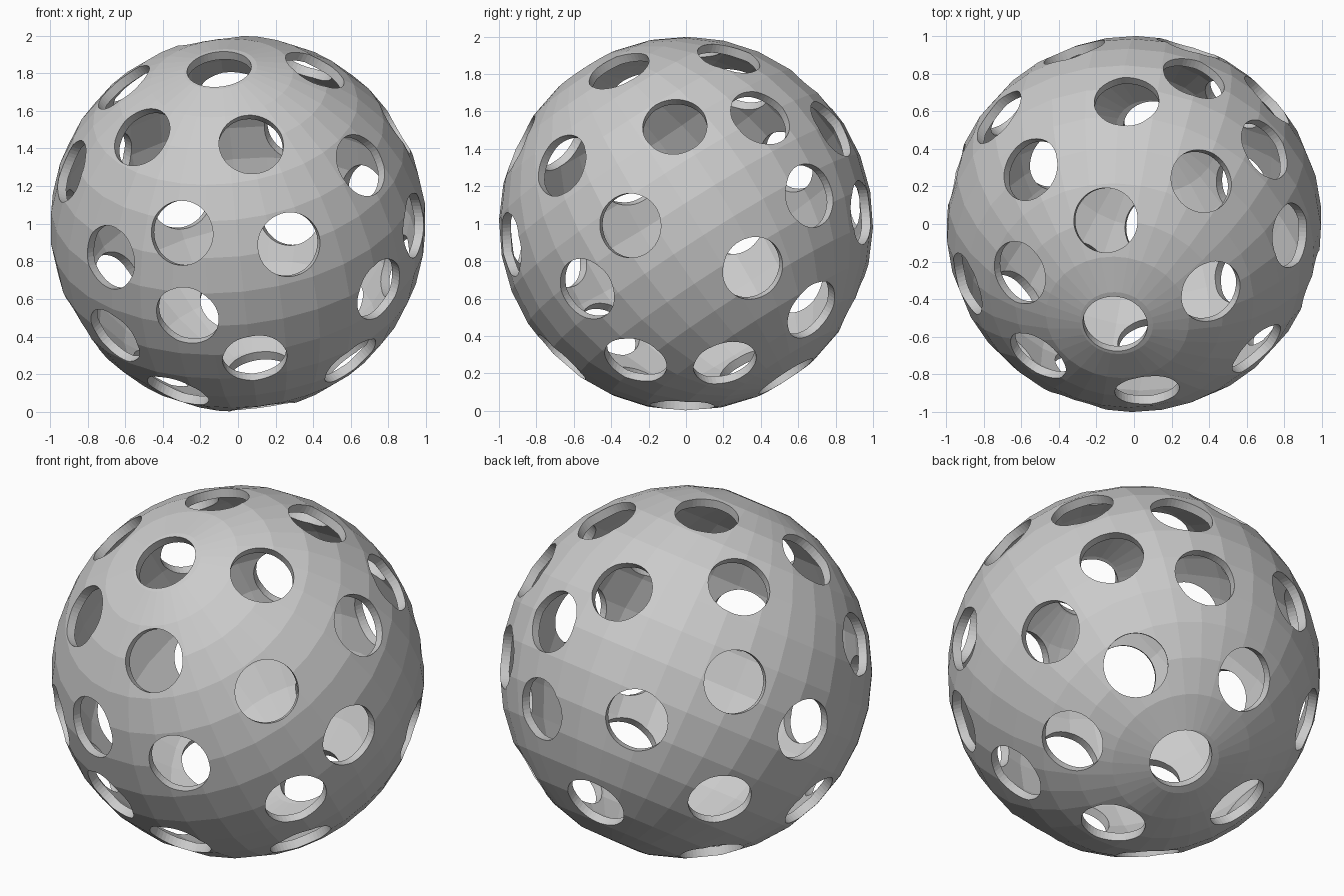
import bpy, bmesh
from mathutils import Vector, Matrix

if "Cube" in bpy.data.objects:
    bpy.data.objects.remove(bpy.data.objects["Cube"])

THICK, HOLE_R = 0.05, 0.172
CENTRE = Matrix.Translation((0, 0, 1))
AXIS = Vector((-0.095, -0.537, 0.838)).normalized()   # pole of the tilted ball

# directions of the holes, upper half to lower half
HOLES = [
    (-.10, -.53, .82), (-.15, .02, .97), (.41, -.36, .82), (.07, -.88, .42),
    (-.51, -.70, .46), (-.61, -.26, .73), (.36, .23, .89), (-.04, .66, .74),
    (.32, .78, .51), (-.72, .57, .35), (-.55, .29, .76), (.70, .40, .57),
    (.83, -.06, .52), (.65, -.66, .31), (-.89, -.32, .28), (-.32, .92, .15),
    (.71, .66, .15), (-.30, -.94, -.05), (.27, -.93, -.11), (.94, -.30, -.01),
    (-.68, -.69, -.18), (.75, -.53, -.35), (-.27, -.81, -.49), (-.66, -.43, -.60),
    (.09, -.67, -.72), (.60, -.27, -.73), (-.32, -.27, -.89), (.29, .94, .06),
    (.89, .36, -.24), (.55, .67, -.46), (.61, .21, -.75), (.12, .53, -.81),
    (.13, -.02, -.98), (-.95, .26, .01), (-.67, .64, -.33), (-.03, .89, -.43),
    (-.83, .03, -.53), (-.42, .36, -.81),
]


def turn(d):
    return Vector(d).to_track_quat('Z', 'Y').to_matrix().to_4x4()


def to_object(name, bm):
    mesh = bpy.data.meshes.new(name)
    bm.to_mesh(mesh)
    bm.free()
    ob = bpy.data.objects.new(name, mesh)
    bpy.context.collection.objects.link(ob)
    return ob


# hollow faceted ball: outer skin and reversed inner skin
bm = bmesh.new()
tilt = CENTRE @ turn(AXIS)
bmesh.ops.create_uvsphere(bm, u_segments=32, v_segments=16, radius=1, matrix=tilt)
outer = set(bm.faces)
bmesh.ops.create_uvsphere(bm, u_segments=32, v_segments=16, radius=1 - THICK, matrix=tilt)
bmesh.ops.reverse_faces(bm, faces=[f for f in bm.faces if f not in outer])
ball = to_object("perforated_ball", bm)

# one cylinder per hole
bm = bmesh.new()
for d in HOLES:
    bmesh.ops.create_cone(bm, cap_ends=True, segments=48, radius1=HOLE_R, radius2=HOLE_R,
                          depth=0.3,
                          matrix=CENTRE @ turn(d) @ Matrix.Translation((0, 0, 0.98)))
cutter = to_object("hole_cutter", bm)
cutter.hide_render = True

# cut the holes and keep the result
mod = ball.modifiers.new("holes", 'BOOLEAN')
mod.operation = 'DIFFERENCE'
mod.solver = 'EXACT'
mod.object = cutter
bpy.context.view_layer.objects.active = ball
bpy.ops.object.modifier_apply(modifier=mod.name)
bpy.data.objects.remove(cutter)
